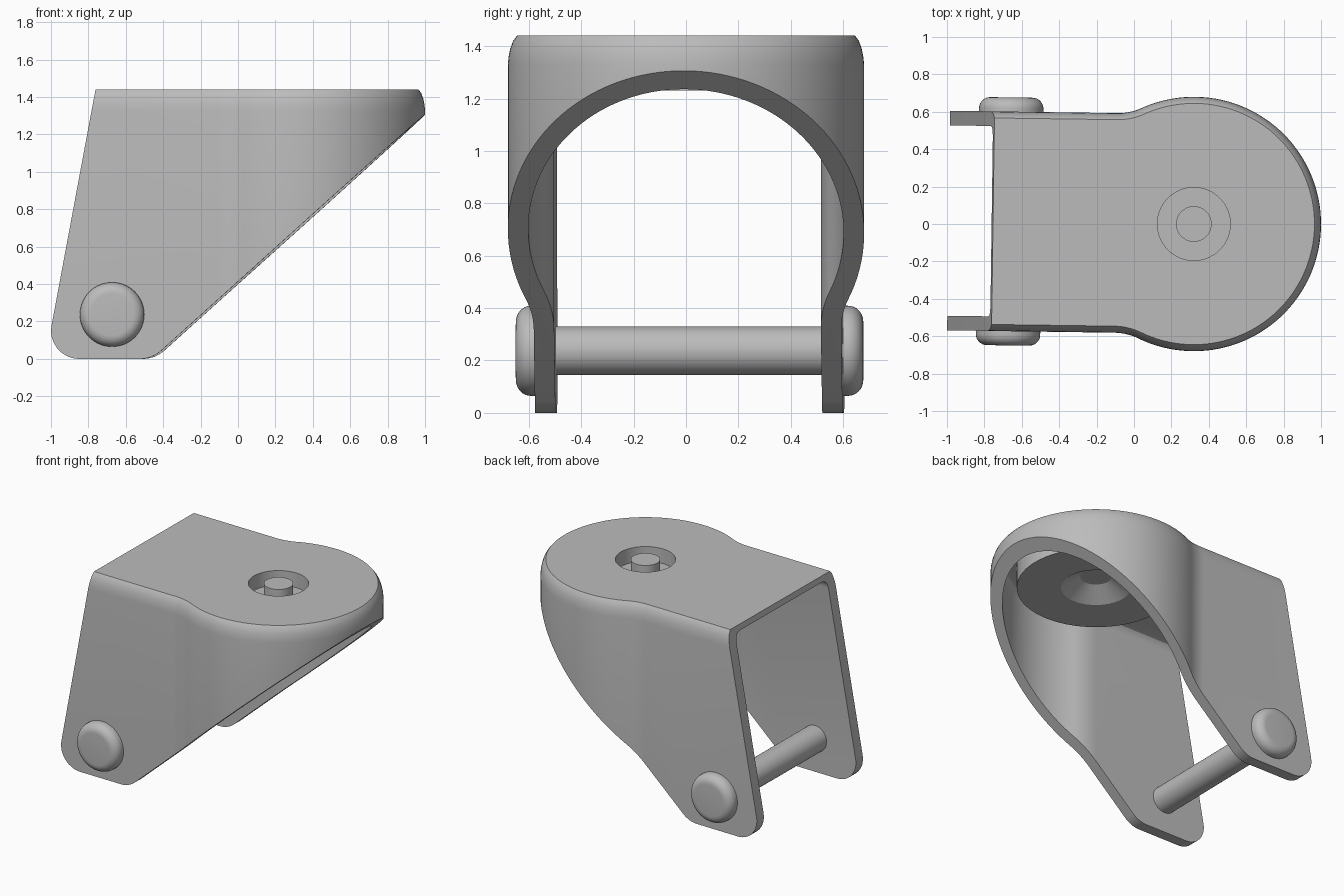
import bpy, bmesh, math
from mathutils import Matrix, Vector

cube = bpy.data.objects.get("Cube")
if cube:
    bpy.data.objects.remove(cube, do_unlink=True)

CX = 0.32            # centre of the round end
TOP = 1.44
AXLE = (-0.665, 0.237)

steel = bpy.data.materials.new("grey_steel")
steel.use_nodes = True
grey = (0.5, 0.5, 0.5, 1)
steel.diffuse_color = grey
steel.node_tree.nodes["Principled BSDF"].inputs["Base Color"].default_value = grey


def loft(name, rings):
    """Solid skinned through equal-length closed rings, capped at both ends."""
    bm = bmesh.new()
    loops = [[bm.verts.new(p) for p in ring] for ring in rings]
    n = len(loops[0])
    for a, b in zip(loops, loops[1:]):
        for i in range(n):
            j = (i + 1) % n
            bm.faces.new((a[i], a[j], b[j], b[i]))
    bm.faces.new(loops[0][::-1])
    bm.faces.new(loops[-1])
    bmesh.ops.recalc_face_normals(bm, faces=bm.faces)
    me = bpy.data.meshes.new(name)
    bm.to_mesh(me)
    bm.free()
    me.materials.append(steel)
    ob = bpy.data.objects.new(name, me)
    bpy.context.collection.objects.link(ob)
    return ob


def lathe(name, profile, matrix, steps=64):
    """Turned solid from (radius, height) points, running end to end."""
    rings = []
    for r, h in profile:
        r = max(r, 0.002)
        rings.append([matrix @ Vector((r * math.cos(t), r * math.sin(t), h))
                      for t in (math.tau * i / steps for i in range(steps))])
    return loft(name, rings)


def keyhole(d, z, back):
    """Plan outline, offset inward by d: straight arms flowing into a round end."""
    r, w, f = 0.68 - d, 0.587 - d, 0.3 + d
    fx = CX - math.sqrt((r + f) ** 2 - (w + f) ** 2)
    end = math.atan2(w + f, fx - CX)
    half = [(CX + r * math.cos(end * i / 40), r * math.sin(end * i / 40)) for i in range(41)]
    a0 = end - math.pi
    for i in range(1, 11):
        a = a0 + (-math.pi / 2 - a0) * i / 10
        half.append((fx + f * math.cos(a), w + f + f * math.sin(a)))
    half.append((back, w))
    mirrored = [(x, -y) for x, y in half[:0:-1]]
    return [(x, y, z) for x, y in half + mirrored]


def rounded(corners, steps=10):
    """Polygon with circular corners from (x, z, radius) entries."""
    pts = []
    for i, (x, z, r) in enumerate(corners):
        p = Vector((x, z))
        u = (Vector(corners[i - 1][:2]) - p).normalized()
        v = (Vector(corners[(i + 1) % len(corners)][:2]) - p).normalized()
        if r == 0:
            pts.append(p)
            continue
        half = u.angle(v) / 2
        c = p + (u + v).normalized() * (r / math.sin(half))
        s = p + u * (r / math.tan(half)) - c
        e = p + v * (r / math.tan(half)) - c
        for k in range(steps + 1):
            t = k / steps
            pts.append(c + s.lerp(e, t).normalized() * r)
    return pts


def cut(target, tool, operation):
    mod = target.modifiers.new("cut", 'BOOLEAN')
    mod.operation = operation
    mod.solver = 'EXACT'
    mod.object = tool
    tool.hide_render = True
    bpy.context.view_layer.objects.active = target
    bpy.ops.object.modifier_apply(modifier=mod.name)
    bpy.data.objects.remove(tool, do_unlink=True)


# Fork shell: outer form with an eased top edge
levels = [(0, -0.1), (0, 1.33), (0.003, 1.36), (0.009, 1.39), (0.02, 1.42), (0.035, TOP)]
fork = loft("fork_shell", [keyhole(d, z, -1.2) for d, z in levels])

# Hollow inside, open at the back and below
hollow = [(0.078, -0.3), (0.078, 1.34), (0.084, 1.37), (0.1, 1.39), (0.13, 1.40)]
cut(fork, loft("hollow_cutter", [keyhole(d, z, -1.4) for d, z in hollow]), 'DIFFERENCE')

# Side silhouette with rounded leg tips
side = rounded([(-1.022, 0, 0.15), (-0.451, 0, 0.17), (1.149, 1.44, 0),
                (1.149, 1.6, 0), (-0.724, 1.6, 0)])
cut(fork, loft("side_cutter", [[(p.x, y, p.y) for p in side] for y in (-1, 1)]), 'INTERSECT')

# Round opening in the top plate
hub_place = Matrix.Translation((CX, 0, 0))
cut(fork, lathe("hole_cutter", [(0.195, 1.33), (0.195, 1.5)], hub_place), 'DIFFERENCE')

# Swivel hub under the plate with a recessed centre stud
hub = lathe("swivel_hub", [(0, 1.31), (0.1, 1.31), (0.225, 1.23), (0.51, 1.23), (0.51, 1.42),
                           (0.195, 1.42), (0.195, 1.335), (0.095, 1.335),
                           (0.095, TOP), (0, TOP)], hub_place)

# Axle rivet with domed heads at both ends
head = [(0.093, 0.5), (0.093, 0.58), (0.172, 0.58), (0.172, 0.605)]
for i in range(1, 9):
    a = math.pi / 2 * i / 8
    head.append((0.112 + 0.06 * math.cos(a), 0.605 + 0.058 * math.sin(a)))
head.append((0, 0.663))
axle_place = Matrix.Translation((AXLE[0], 0, AXLE[1])) @ Matrix.Rotation(math.pi / 2, 4, 'X')
axle = lathe("axle_rivet", [(r, -h) for r, h in head[::-1]] + head, axle_place)

# Slight swivel of the whole assembly about the hub, then smooth shading
swivel = hub_place @ Matrix.Rotation(math.radians(-0.8), 4, 'Z') @ hub_place.inverted()
for ob in (fork, hub, axle):
    ob.data.transform(swivel)
    bpy.ops.object.select_all(action='DESELECT')
    ob.select_set(True)
    bpy.context.view_layer.objects.active = ob
    bpy.ops.object.shade_smooth_by_angle(angle=math.radians(32))
